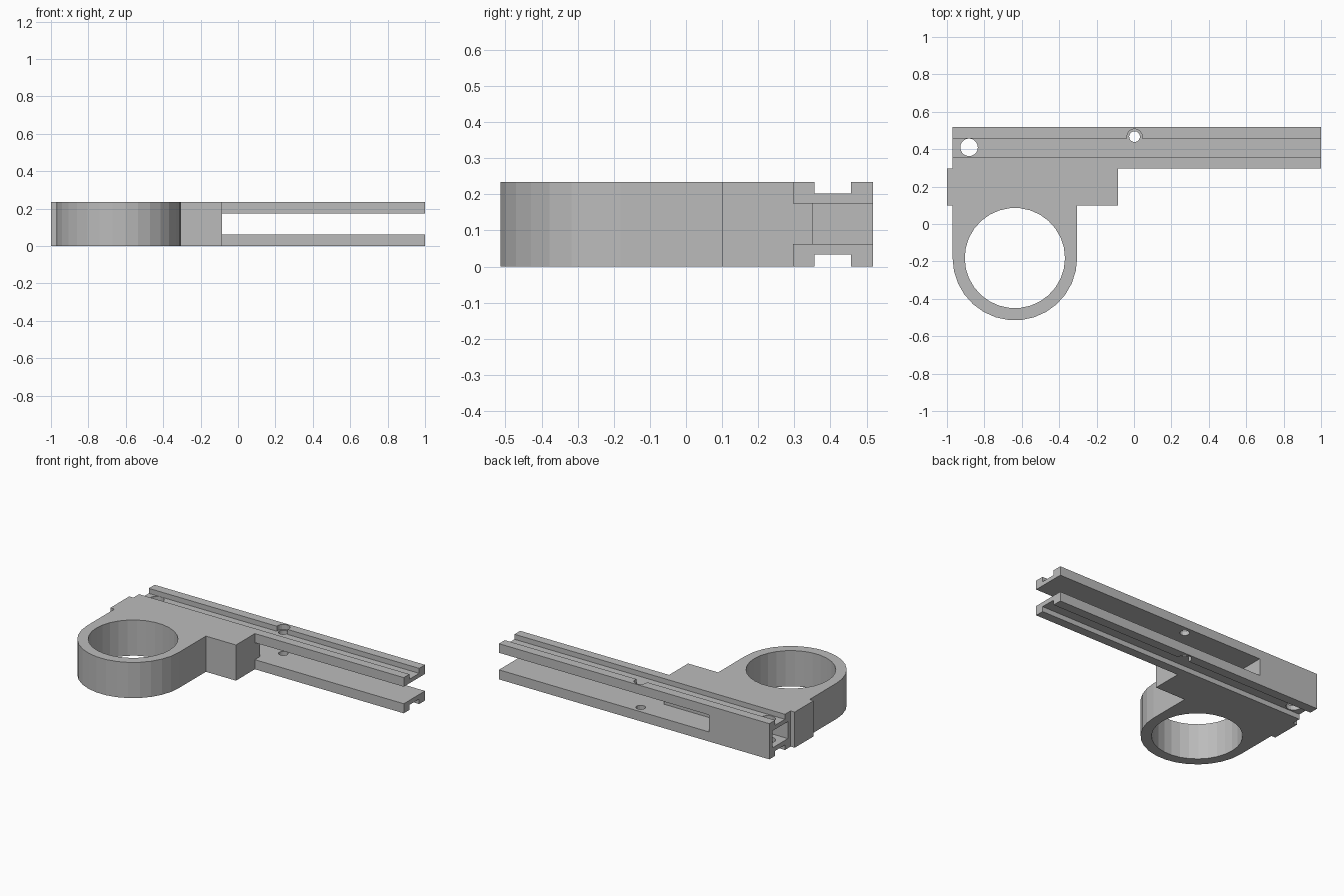
import bpy, bmesh
from math import pi, sin, cos

cube = bpy.data.objects.get("Cube")
if cube:
    bpy.data.objects.remove(cube, do_unlink=True)

H = 0.235                       # overall thickness
SLOT = (0.063, 0.175)           # height range of the internal slot
RING = (-0.637, -0.182)         # ring centre
END = 1.0

grey = bpy.data.materials.new("plain grey")
grey.use_nodes = True
colour = (0.5, 0.5, 0.5, 1)
grey.diffuse_color = colour
grey.node_tree.nodes["Principled BSDF"].inputs["Base Color"].default_value = colour


def prism(name, outline, z0, z1):
    """Extrude a flat outline between two heights."""
    bm = bmesh.new()
    face = bm.faces.new([bm.verts.new((x, y, z0)) for x, y in outline])
    up = bmesh.ops.extrude_face_region(bm, geom=[face])
    verts = [v for v in up["geom"] if isinstance(v, bmesh.types.BMVert)]
    bmesh.ops.translate(bm, verts=verts, vec=(0, 0, z1 - z0))
    bmesh.ops.recalc_face_normals(bm, faces=bm.faces)
    mesh = bpy.data.meshes.new(name)
    bm.to_mesh(mesh)
    bm.free()
    mesh.materials.append(grey)
    obj = bpy.data.objects.new(name, mesh)
    bpy.context.collection.objects.link(obj)
    return obj


def box(name, x, y, z):
    return prism(name, [(x[0], y[0]), (x[1], y[0]), (x[1], y[1]), (x[0], y[1])], *z)


def circle(cx, cy, r, n):
    return [(cx + r * cos(2 * pi * i / n), cy + r * sin(2 * pi * i / n)) for i in range(n)]


# Bracket outline: rail bar, mounting block and rounded clamp ring
arc = [(RING[0] + 0.333 * cos(pi + pi * i / 15), RING[1] + 0.333 * sin(pi + pi * i / 15))
       for i in range(16)]
outline = arc + [(-0.304, 0.1), (-0.085, 0.1), (-0.085, 0.297), (END, 0.297), (END, 0.518),
                 (-0.97, 0.518), (-0.97, 0.297), (-1, 0.297), (-1, 0.1), (-0.97, 0.1)]
bracket = prism("bracket", outline, 0, H)

through = (-0.1, H + 0.1)
cutters = [
    # Ring bore and vertical holes
    prism("ring_bore", circle(*RING, 0.268, 30), *through),
    prism("end_hole", circle(-0.882, 0.41, 0.047, 20), *through),
    prism("middle_hole", circle(0.003, 0.467, 0.029, 16), *through),
    # Slot splitting the arm, with a deeper pocket behind the block
    prism("arm_slot", [(-0.085, 0.2), (1.1, 0.2), (1.1, 0.6), (-0.53, 0.6),
                       (-0.53, 0.351), (-0.085, 0.351)], *SLOT),
    # Pocket in the closed end
    box("end_pocket", (-1.1, -0.82), (0.325, 0.487), SLOT),
]
# Grooves and screw head recesses on both faces
for side, z in (("top", (0.202, 0.3)), ("bottom", (-0.1, 0.033))):
    cutters.append(box(side + "_groove", (-1.1, 1.1), (0.356, 0.457), z))
    cutters.append(prism(side + "_recess", circle(0.003, 0.467, 0.041, 16), *z))

for cutter in cutters:
    cutter.hide_render = True
    mod = bracket.modifiers.new(cutter.name, "BOOLEAN")
    mod.operation = "DIFFERENCE"
    mod.solver = "EXACT"
    mod.object = cutter

# Bake the cuts and remove the cutters
bpy.context.view_layer.update()
graph = bpy.context.evaluated_depsgraph_get()
mesh = bpy.data.meshes.new_from_object(bracket.evaluated_get(graph))
bracket.modifiers.clear()
bracket.data = mesh
for cutter in cutters:
    bpy.data.objects.remove(cutter, do_unlink=True)
